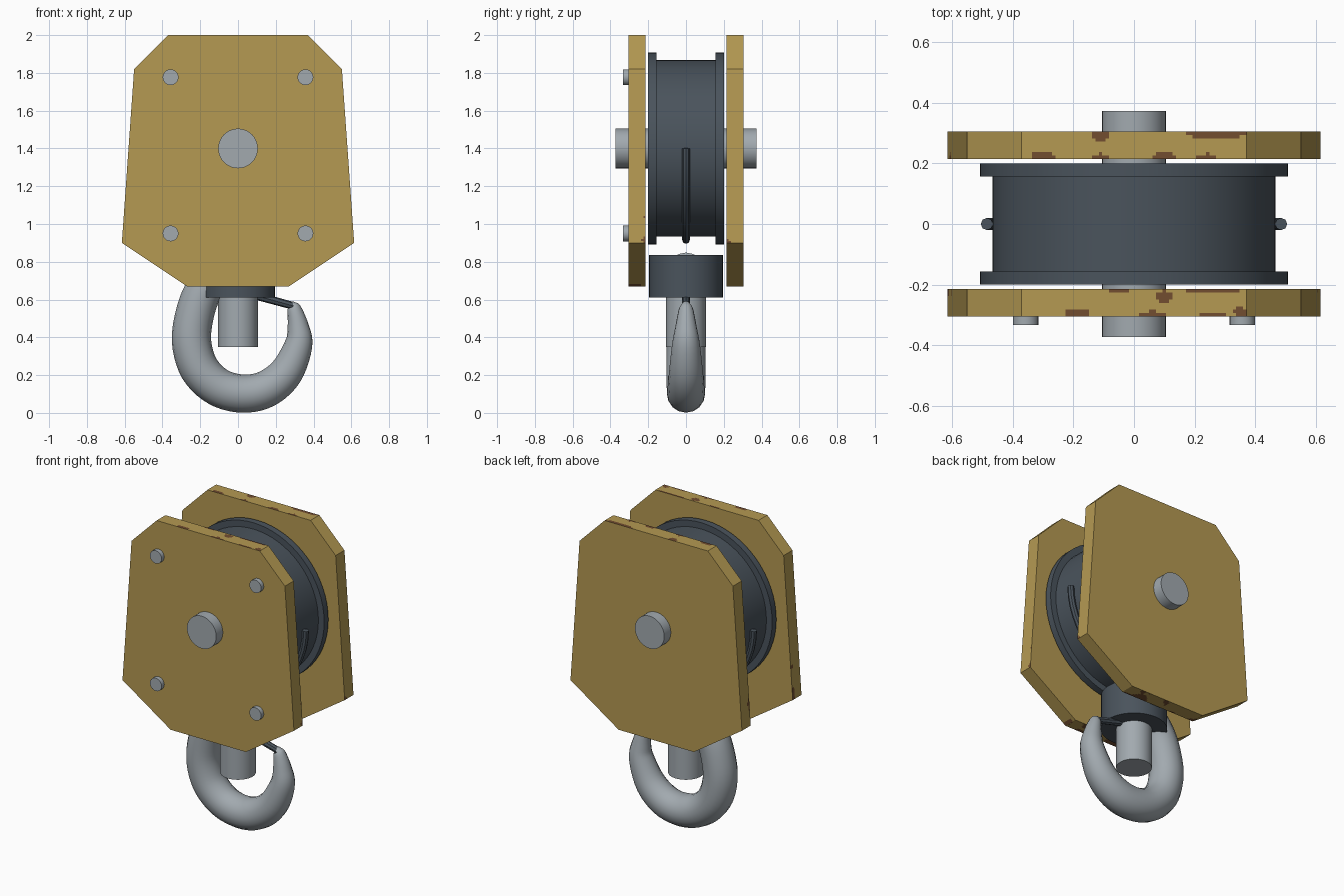
import bpy, bmesh, math
from mathutils import Vector, noise

if "Cube" in bpy.data.objects:
    bpy.data.objects.remove(bpy.data.objects["Cube"])


def material(name, rgb):
    m = bpy.data.materials.new(name)
    m.diffuse_color = (*rgb, 1)
    m.use_nodes = True
    m.node_tree.nodes["Principled BSDF"].inputs["Base Color"].default_value = m.diffuse_color
    return m


YELLOW = material("worn yellow paint", (0.46, 0.32, 0.085))
RUST = material("rust brown", (0.17, 0.075, 0.03))
STEEL = material("bare steel", (0.36, 0.40, 0.43))
DARK = material("dark iron", (0.068, 0.087, 0.107))


def finish(name, bm, *mats, smooth=True):
    bmesh.ops.recalc_face_normals(bm, faces=bm.faces)
    me = bpy.data.meshes.new(name)
    bm.to_mesh(me)
    bm.free()
    for m in mats:
        me.materials.append(m)
    ob = bpy.data.objects.new(name, me)
    bpy.context.collection.objects.link(ob)
    if smooth:
        bpy.ops.object.select_all(action='DESELECT')
        ob.select_set(True)
        bpy.context.view_layer.objects.active = ob
        bpy.ops.object.shade_smooth_by_angle(angle=math.radians(40))
    return ob


def loft(name, rings, mat):
    """Skin a list of closed point rings and cap both ends."""
    bm = bmesh.new()
    vs = [[bm.verts.new(p) for p in r] for r in rings]
    n = len(vs[0])
    for a, b in zip(vs, vs[1:]):
        for i in range(n):
            j = (i + 1) % n
            bm.faces.new((a[i], a[j], b[j], b[i]))
    bm.faces.new(vs[0])
    bm.faces.new(vs[-1])
    return finish(name, bm, mat)


def turned(name, profile, mat, axis, x=0, z=0, n=40):
    """Turn (position, radius) pairs around the y or z axis."""
    rings = []
    for t, r in profile:
        ring = []
        for i in range(n):
            a = 2 * math.pi * i / n
            c, s = r * math.cos(a), r * math.sin(a)
            ring.append((x + c, t, z + s) if axis == 'y' else (x + c, s, t))
        rings.append(ring)
    return loft(name, rings, mat)


def tube(name, path, mat, n):
    """Round tube in the xz plane along (x, z, radius) points."""
    rings = []
    for i, (x, z, r) in enumerate(path):
        a, b = path[max(i - 1, 0)], path[min(i + 1, len(path) - 1)]
        t = Vector((b[0] - a[0], 0, b[1] - a[1])).normalized()
        side = Vector((-t.z, 0, t.x))
        rings.append([Vector((x, 0, z)) + side * r * math.cos(2 * math.pi * k / n)
                      + Vector((0, r * math.sin(2 * math.pi * k / n), 0)) for k in range(n)])
    return loft(name, rings, mat)


def spline(pts, steps):
    """Catmull-Rom interpolation of the control points."""
    p = [Vector(q) for q in pts]
    p = [2 * p[0] - p[1]] + p + [2 * p[-1] - p[-2]]
    out = []
    for i in range(1, len(p) - 2):
        a, b, c, d = p[i - 1:i + 3]
        for k in range(steps):
            t = k / steps
            out.append(0.5 * (2 * b + (c - a) * t + (2 * a - 5 * b + 4 * c - d) * t * t
                              + (3 * b - a - 3 * c + d) * t ** 3))
    return out + [p[-2]]


# Rust patches on the top edges: x, y, half width, half depth
PATCHES = [(0.10, -0.24, .03, .02), (0.26, -.217, .09, .012), (-.05, -.217, .03, .014),
           (-.19, -.297, .04, .02), (.06, -.305, .045, .018), (.26, -.305, .05, .014),
           (.35, -.29, .02, .018), (-.11, .295, .025, .022), (.27, .297, .10, .014),
           (-.30, .222, .04, .017), (-.11, .22, .025, .013), (.10, .222, .035, .02),
           (.24, .22, .035, .012)]


def rusty(c):
    if c.z > 1.99:
        return any(((c.x - x) / a) ** 2 + ((c.y - y) / b) ** 2 < 1 for x, y, a, b in PATCHES)
    edge = abs(abs(c.y) - 0.26) / 0.045
    level = noise.noise(c * 11) + 0.35 * noise.noise(c * 30) + 0.25 * edge
    if c.z < 0.68:
        return level > 0.32
    return 0.9 < c.z < 1.12 and edge > 0.5 and level > 0.55


# Side plates, with rims cut fine enough to carry the rust patches
half = [(0.37, 2.0), (0.55, 1.82), (0.615, 0.9), (0.27, 0.67)]
outline = half + [(-x, z) for x, z in reversed(half)]
for name, y0, y1 in (("front_side_plate", -.305, -.215), ("back_side_plate", .215, .305)):
    pts = []
    for (ax, az), (bx, bz) in zip(outline, outline[1:] + outline[:1]):
        k = max(1, round(math.hypot(bx - ax, bz - az) / 0.011))
        pts += [(ax + (bx - ax) * i / k, az + (bz - az) * i / k) for i in range(k)]
    bm = bmesh.new()
    rows = 8
    rings = [[bm.verts.new((x, y0 + (y1 - y0) * j / rows, z)) for x, z in pts]
             for j in range(rows + 1)]
    n = len(pts)
    for a, b in zip(rings, rings[1:]):
        for i in range(n):
            f = bm.faces.new((a[i], a[(i + 1) % n], b[(i + 1) % n], b[i]))
            f.material_index = int(rusty(f.calc_center_median()))
    bm.faces.new(rings[0])
    bm.faces.new(rings[-1])
    finish(name, bm, YELLOW, RUST, smooth=False)

# Sheave with two flanges, axle and the rope guide under the drum
turned("sheave", [(-.2, .508), (-.157, .508), (-.157, .467), (.157, .467),
                  (.157, .508), (.2, .508)], DARK, 'y', z=1.4, n=64)
turned("axle", [(-.373, .105), (.373, .105)], STEEL, 'y', z=1.4)
arc = [math.pi + math.pi * i / 24 for i in range(25)]
tube("rope_guide", [(.485 * math.cos(a), 1.4 + .485 * math.sin(a), .02) for a in arc], DARK, 8)

# Four bolts on the front plate
for i, (x, z) in enumerate([(-.357, 1.777), (.357, 1.777), (-.357, .95), (.357, .95)]):
    turned(f"bolt_{i + 1}", [(-.333, .042), (-.25, .042)], STEEL, 'y', x, z, 20)

# Swivel collar and hook shank
turned("swivel_collar", [(.61, .195), (.835, .195)], DARK, 'z')
turned("hook_shank", [(.35, .105), (.7, .105)], STEEL, 'z')

# Tapered hook from inside the collar round to the tip
hook = [(0, .75, .1), (-.1, .73, .1), (-.18, .65, .1), (-.227, .53, .102), (-.246, .38, .104),
        (-.205, .235, .104), (-.105, .137, .102), (.025, .102, .101), (.15, .127, .098),
        (.255, .215, .09), (.32, .36, .074), (.318, .46, .056), (.297, .555, .036),
        (.292, .566, .02)]
tube("hook", spline(hook, 5), STEEL, 16)

# Safety latch between collar and hook tip
tube("safety_latch", [(.08, .625, .022), (.305, .563, .02)], DARK, 8)
